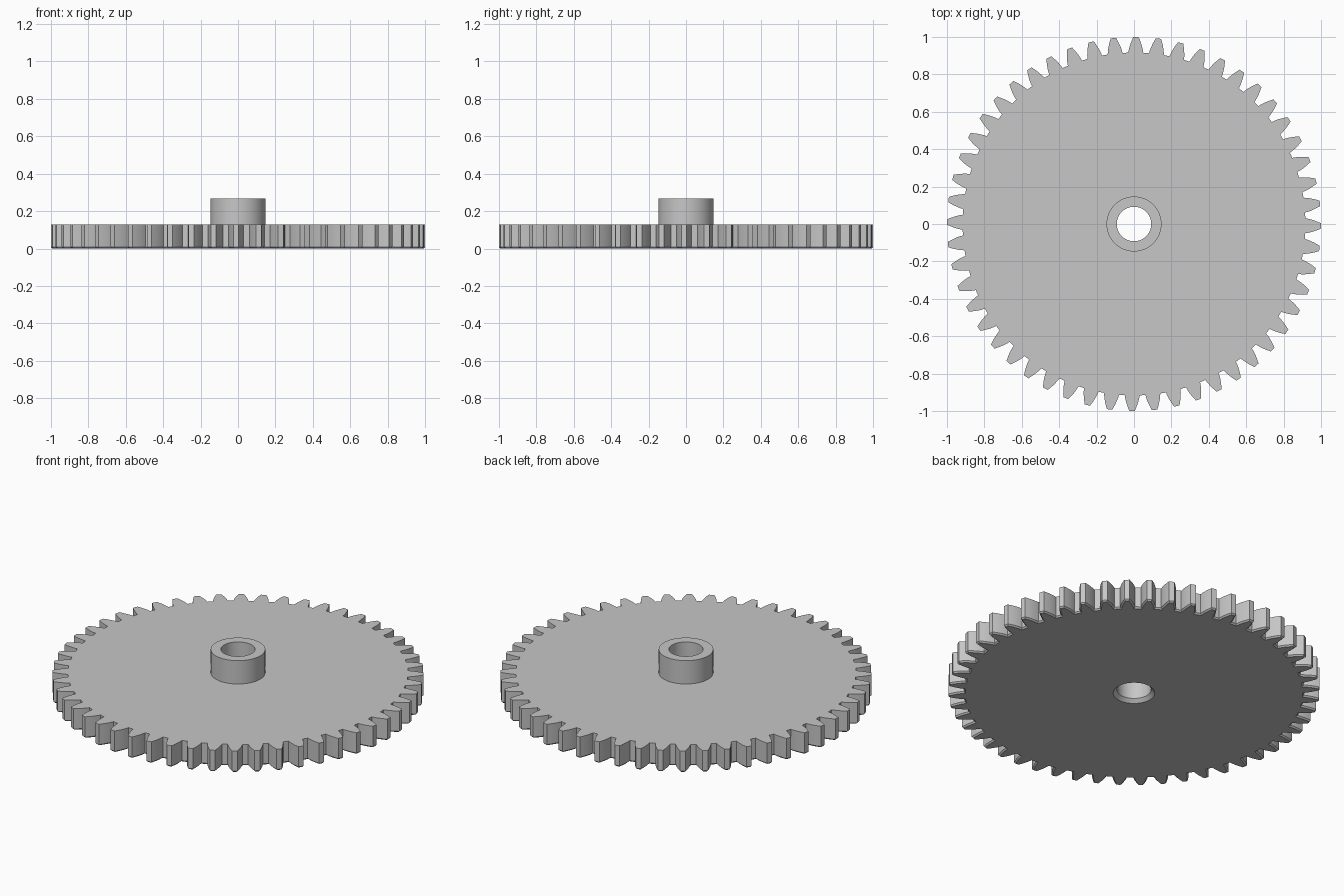
import bpy
import bmesh
from math import pi, cos, sin, tan, acos, atan2, radians
from mathutils import Vector

if "Cube" in bpy.data.objects:
    bpy.data.objects.remove(bpy.data.objects["Cube"])

# Gear proportions
TEETH = 52
TIP_R = 1.0
MODULE = 2 * TIP_R / (TEETH + 2)
PITCH_R = MODULE * TEETH / 2
ROOT_R = PITCH_R - 1.25 * MODULE
PRESSURE = radians(20)
BASE_R = PITCH_R * cos(PRESSURE)
TURN = radians(-0.6)
PLATE_TOP, HUB_TOP = 0.128, 0.267
HUB_R, BORE_R, BORE_MOUTH_R = 0.147, 0.092, 0.112
CHAMFER = 0.008

steel = bpy.data.materials.new("plain grey metal")
steel.use_nodes = True
GREY = (0.57, 0.57, 0.57, 1)
steel.diffuse_color = GREY
steel.node_tree.nodes["Principled BSDF"].inputs["Base Color"].default_value = GREY


def loft(name, rings):
    """Join equal-length closed rings of points with quads."""
    bm = bmesh.new()
    loops = [[bm.verts.new(p) for p in ring] for ring in rings]
    count = len(loops[0])
    for a, b in zip(loops, loops[1:]):
        for i in range(count):
            j = (i + 1) % count
            bm.faces.new((a[i], a[j], b[j], b[i]))
    mesh = bpy.data.meshes.new(name)
    bm.to_mesh(mesh)
    bm.free()
    mesh.materials.append(steel)
    obj = bpy.data.objects.new(name, mesh)
    bpy.context.collection.objects.link(obj)
    bpy.ops.object.select_all(action="DESELECT")
    obj.select_set(True)
    bpy.context.view_layer.objects.active = obj
    bpy.ops.object.shade_smooth_by_angle(angle=radians(30))
    return obj


def circle(angles, r, z):
    return [Vector((r * cos(a), r * sin(a), z)) for a in angles]


def involute(a):
    return tan(a) - a


def half_angle(r):
    """Half the angular width of a tooth at radius r."""
    return pi / (2 * TEETH) + involute(PRESSURE) - involute(acos(BASE_R / r))


# Tooth outline: rising flank, tip, falling flank, then the root gap
steps = 6
radii = [ROOT_R + (TIP_R - ROOT_R) * i / (steps - 1) for i in range(steps)]
tooth = [(-half_angle(r), r) for r in radii]
tooth += [(0, TIP_R)]
tooth += [(half_angle(r), r) for r in reversed(radii)]
tooth += [(pi / TEETH, ROOT_R)]
polar = [(TURN + 2 * pi * n / TEETH + a, r) for n in range(TEETH) for a, r in tooth]
outline = [Vector((r * cos(a), r * sin(a), 0)) for a, r in polar]
angles = [atan2(p.y, p.x) for p in outline]

# Outline drawn inwards for the chamfer under the teeth
inset = []
for i, p in enumerate(outline):
    before, after = outline[i - 1], outline[(i + 1) % len(outline)]
    d1, d2 = (p - before).normalized(), (after - p).normalized()
    n1, n2 = Vector((-d1.y, d1.x, 0)), Vector((-d2.y, d2.x, 0))
    n = (n1 + n2).normalized()
    inset.append(p + n * CHAMFER / max(n.dot(n1), 0.5))


def raised(points, z):
    return [Vector((p.x, p.y, z)) for p in points]


# Toothed plate, open in the middle where the hub passes through
loft("toothed_plate", [
    circle(angles, BORE_MOUTH_R, 0),
    inset,
    raised(outline, CHAMFER),
    raised(outline, PLATE_TOP),
    circle(angles, HUB_R - 0.005, PLATE_TOP),
])

# Hub with its bore, widened at the lower mouth
hub_angles = [2 * pi * i / 104 for i in range(104)]
loft("hub", [circle(hub_angles, r, z) for r, z in (
    (HUB_R, PLATE_TOP - 0.01),
    (HUB_R, HUB_TOP),
    (BORE_R, HUB_TOP),
    (BORE_R, BORE_MOUTH_R - BORE_R),
    (BORE_MOUTH_R, 0),
)])
